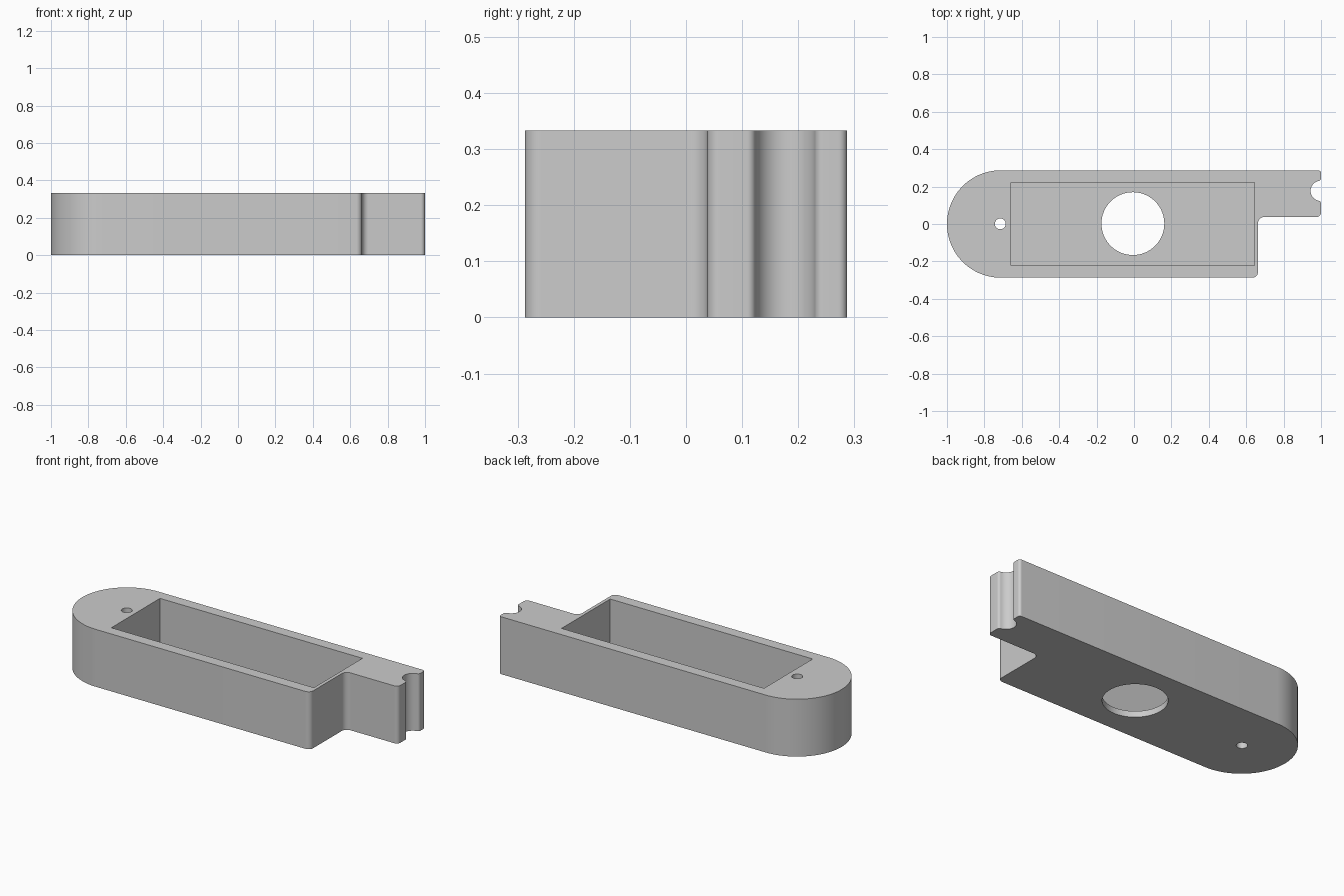
import bpy, bmesh
from math import sin, cos, radians, sqrt, degrees, atan2

HEIGHT, FLOOR = 0.333, 0.035

if "Cube" in bpy.data.objects:
    bpy.data.objects.remove(bpy.data.objects["Cube"])

grey = bpy.data.materials.new("plain grey")
grey.use_nodes = True
grey.diffuse_color = (0.6, 0.6, 0.6, 1)
grey.node_tree.nodes["Principled BSDF"].inputs["Base Color"].default_value = (0.6, 0.6, 0.6, 1)


def arc(x, y, r, start, end, steps=10):
    angles = [radians(start + (end - start) * i / steps) for i in range(steps + 1)]
    return [(x + r * cos(a), y + r * sin(a)) for a in angles]


def prism(name, outline, bottom, top):
    """Extrude a closed, counter-clockwise outline straight up."""
    bm = bmesh.new()
    base = bm.faces.new([bm.verts.new((x, y, bottom)) for x, y in outline])
    out = bmesh.ops.extrude_face_region(bm, geom=[base], use_keep_orig=True)
    for v in out["geom"]:
        if isinstance(v, bmesh.types.BMVert):
            v.co.z = top
    bmesh.ops.recalc_face_normals(bm, faces=bm.faces)
    mesh = bpy.data.meshes.new(name)
    bm.to_mesh(mesh)
    bm.free()
    mesh.materials.append(grey)
    obj = bpy.data.objects.new(name, mesh)
    bpy.context.collection.objects.link(obj)
    return obj


# End notch with rounded lips tangent to the tab end
notch_x, notch_y, notch_r, lip_r = 0.998, 0.177, 0.054, 0.015
lip_x = 1 - lip_r
lip_dy = sqrt((notch_r + lip_r) ** 2 - (lip_x - notch_x) ** 2)
turn = degrees(atan2(lip_dy, lip_x - notch_x))

# Outline: round left end, stepped tab at the back right
outline = (
    arc(-0.713, 0, 0.287, 90, 270, 48)
    + arc(0.633, -0.257, 0.03, -90, 0)
    + arc(0.698, 0.003, 0.035, 180, 90)
    + arc(0.977, 0.061, 0.023, -90, 0)
    + arc(lip_x, notch_y - lip_dy, lip_r, 0, 180 - turn)
    + arc(notch_x, notch_y, notch_r, 360 - turn, turn, 24)[1:-1]
    + arc(lip_x, notch_y + lip_dy, lip_r, turn - 180, 0)
    + arc(0.985, 0.272, 0.015, 0, 90)
)
body = prism("housing", outline, 0, HEIGHT)

# Pocket, floor opening and screw hole
pocket = [(-0.657, -0.223), (0.643, -0.223), (0.643, 0.223), (-0.657, 0.223)]
cutters = [
    prism("pocket_cutter", pocket, FLOOR, HEIGHT + 0.1),
    prism("opening_cutter", arc(-0.006, 0.002, 0.168, 0, 360, 64)[:-1], -0.1, FLOOR + 0.1),
    prism("screw_hole_cutter", arc(-0.715, 0.001, 0.029, 0, 360, 32)[:-1], -0.1, HEIGHT + 0.1),
]
bpy.context.view_layer.objects.active = body
for cutter in cutters:
    cutter.hide_render = True
    mod = body.modifiers.new(cutter.name, "BOOLEAN")
    mod.operation, mod.solver, mod.object = "DIFFERENCE", "EXACT", cutter
    bpy.ops.object.modifier_apply(modifier=mod.name)
    bpy.data.objects.remove(cutter)

# Smooth curved walls, sharp rims
bpy.ops.object.select_all(action="DESELECT")
body.select_set(True)
bpy.ops.object.shade_smooth_by_angle(angle=radians(30))
